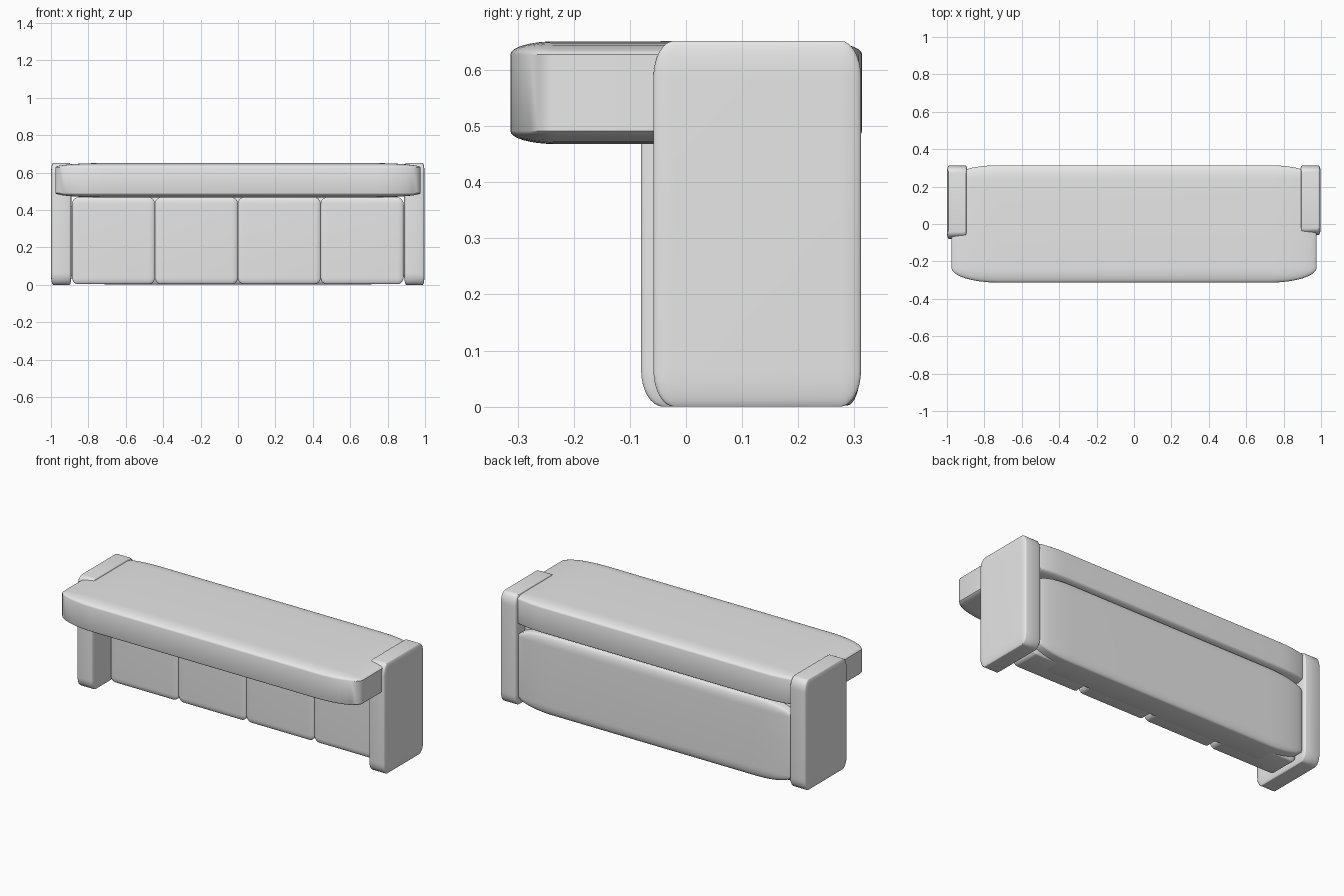
import bpy, bmesh, math

cube = bpy.data.objects.get("Cube")
if cube:
    bpy.data.objects.remove(cube, do_unlink=True)

grey = bpy.data.materials.new("plain_grey")
grey.use_nodes = True
grey.diffuse_color = (0.8, 0.8, 0.8, 1)
grey.node_tree.nodes["Principled BSDF"].inputs["Base Color"].default_value = (0.8, 0.8, 0.8, 1)


def soft_block(name, low, high, rounding):
    """Bevelled unit cube stretched to fit the box from low to high."""
    bm = bmesh.new()
    bmesh.ops.create_cube(bm, size=2)
    bmesh.ops.bevel(bm, geom=bm.edges[:], offset=rounding, segments=8,
                    profile=0.5, affect='EDGES')
    half = [(b - a) / 2 for a, b in zip(low, high)]
    mid = [(a + b) / 2 for a, b in zip(low, high)]
    bmesh.ops.scale(bm, vec=half, verts=bm.verts)
    bmesh.ops.translate(bm, vec=mid, verts=bm.verts)
    mesh = bpy.data.meshes.new(name)
    bm.to_mesh(mesh)
    bm.free()
    mesh.materials.append(grey)
    obj = bpy.data.objects.new(name, mesh)
    bpy.context.collection.objects.link(obj)
    bpy.ops.object.select_all(action='DESELECT')
    obj.select_set(True)
    bpy.context.view_layer.objects.active = obj
    bpy.ops.object.shade_smooth_by_angle(angle=math.radians(30))
    return obj


# Counter slab
soft_block("counter_top", (-0.977, -0.313, 0.468), (0.977, 0.314, 0.651), 0.255)

# End posts
soft_block("left_post", (0.888, -0.058, 0), (0.998, 0.312, 0.652), 0.2)
soft_block("right_post", (-1.0, -0.08, 0), (-0.89, 0.312, 0.652), 0.2)

# Long back panel
soft_block("back_panel", (-0.895, 0.13, 0.002), (0.895, 0.31, 0.468), 0.255)

# Row of front panels
width = 0.443
for i in range(4):
    x = -0.887 + i * width
    soft_block(f"front_panel_{i + 1}", (x, 0.07, 0.004), (x + width, 0.25, 0.468), 0.15)
